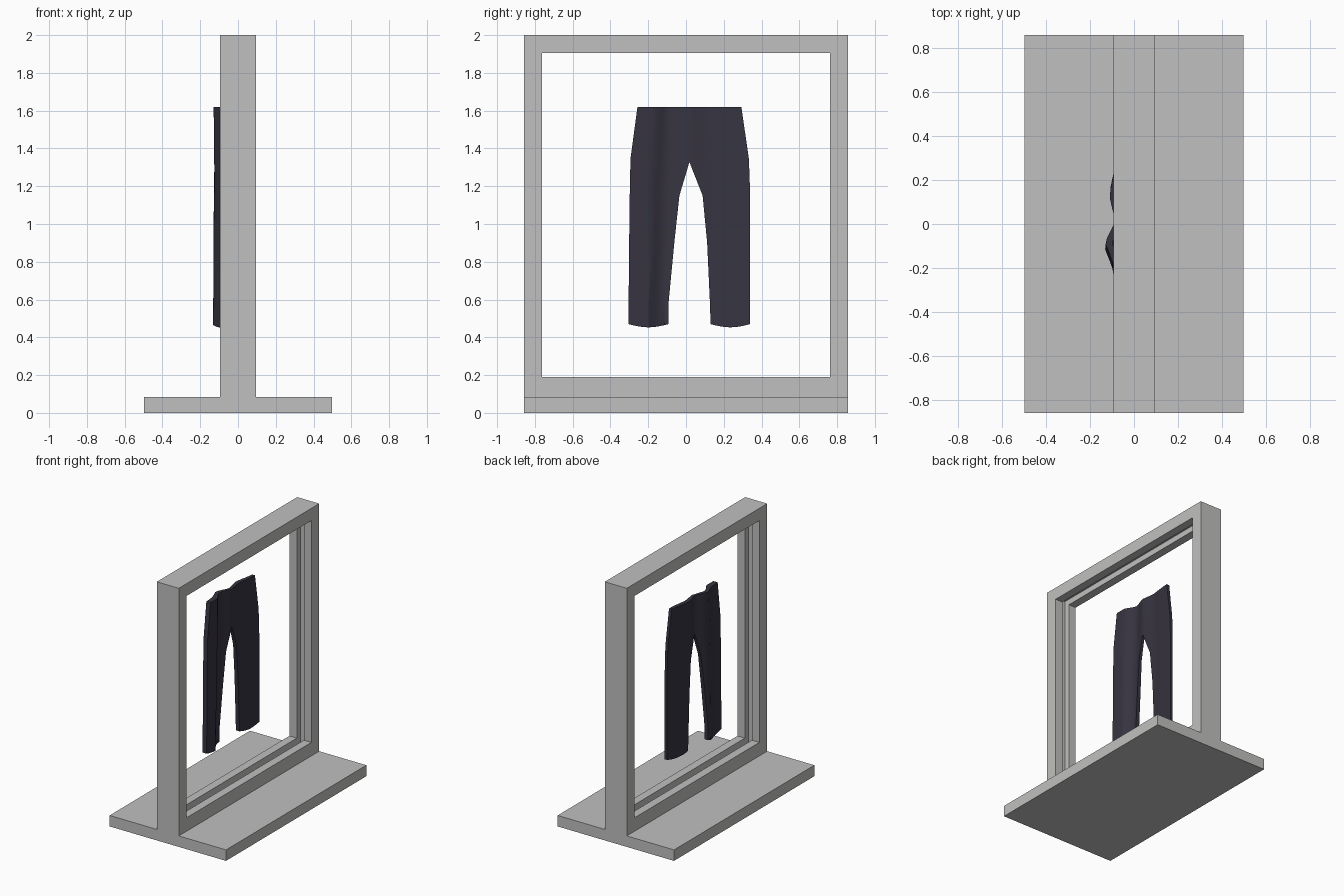
import bpy, bmesh, math

if "Cube" in bpy.data.objects:
    bpy.data.objects.remove(bpy.data.objects["Cube"])


def material(name, rgb):
    m = bpy.data.materials.new(name)
    m.diffuse_color = (*rgb, 1)
    m.use_nodes = True
    m.node_tree.nodes["Principled BSDF"].inputs["Base Color"].default_value = m.diffuse_color
    return m


GREY = material("frame grey", (0.53, 0.53, 0.525))
NAVY = material("dark cloth", (0.038, 0.034, 0.052))


def finish(bm, name, mat):
    bmesh.ops.recalc_face_normals(bm, faces=bm.faces[:])
    me = bpy.data.meshes.new(name)
    bm.to_mesh(me)
    bm.free()
    me.materials.append(mat)
    ob = bpy.data.objects.new(name, me)
    bpy.context.collection.objects.link(ob)
    return ob


def interp(points, t):
    # piecewise linear lookup
    if t <= points[0][0]:
        return points[0][1]
    for (a, u), (b, v) in zip(points, points[1:]):
        if t <= b:
            return u + (v - u) * (t - a) / (b - a)
    return points[-1][1]


# base plate
bm = bmesh.new()
bmesh.ops.create_cube(bm, size=1)
for v in bm.verts:
    v.co.x *= 0.996
    v.co.y *= 1.715
    v.co.z = (v.co.z + 0.5) * 0.085
finish(bm, "base_plate", GREY)

# upright frame: a grooved profile (x, inset) swept round the rectangle
profile = [(-0.094, 0), (0.094, 0), (0.094, 0.095), (0.03, 0.095),
           (0.03, 0.05), (-0.03, 0.05), (-0.03, 0.095), (-0.094, 0.095)]
bm = bmesh.new()
rings = []
for sy, top in ((-1, 0), (1, 0), (1, 1), (-1, 1)):
    rings.append([bm.verts.new((x, sy * (0.8575 - i),
                                2.0 - i if top else 0.085 + i * 1.1))
                  for x, i in profile])
n = len(profile)
for k in range(4):
    a, b = rings[k], rings[(k + 1) % 4]
    for j in range(n):
        bm.faces.new((a[j], a[(j + 1) % n], b[(j + 1) % n], b[j]))
finish(bm, "display_frame", GREY)

# trousers: rows of (side z, inner z, outer left, inner left, inner right, outer right)
rows = [(1.62, 1.62, -0.257, 0.018, 0.018, 0.293),
        (1.345, 1.328, -0.294, 0.018, 0.018, 0.333),
        (1.15, 1.15, -0.298, -0.035, 0.088, 0.340),
        (0.90, 0.90, -0.301, -0.062, 0.112, 0.340),
        (0.575, 0.575, -0.304, -0.093, 0.127, 0.340),
        (0.47, 0.47, -0.305, -0.093, 0.130, 0.340)]
# folds of the two cloth faces, as depth x along y
face_back = [(-0.305, -0.088), (-0.18, -0.095), (-0.12, -0.117), (-0.085, -0.132),
             (-0.05, -0.117), (-0.015, -0.097), (0.02, -0.085), (0.06, -0.097),
             (0.12, -0.110), (0.17, -0.106), (0.22, -0.094), (0.34, -0.077)]
face_front = [(-0.305, -0.055), (-0.165, -0.054), (-0.13, -0.082), (-0.085, -0.100),
              (-0.03, -0.080), (0.02, -0.064), (0.12, -0.080), (0.22, -0.066),
              (0.34, -0.056)]
COLS = 10
bm = bmesh.new()
for half in (0, 1):
    grid = []
    for r, (zo, zi, ol, il, ir, orr) in enumerate(rows):
        y0, y1, z0, z1 = (ol, il, zo, zi) if half == 0 else (ir, orr, zi, zo)
        hem = 0.017 if r == len(rows) - 1 else 0
        grid.append([bm.verts.new((0, y0 + (y1 - y0) * c / COLS,
                                   z0 + (z1 - z0) * c / COLS
                                   - hem * math.sin(math.pi * c / COLS)))
                     for c in range(COLS + 1)])
    for a, b in zip(grid, grid[1:]):
        for c in range(COLS):
            bm.faces.new((a[c], a[c + 1], b[c + 1], b[c]))
bmesh.ops.remove_doubles(bm, verts=bm.verts[:], dist=1e-4)
ext = bmesh.ops.extrude_face_region(bm, geom=bm.faces[:], use_keep_orig=True)
front = {g for g in ext["geom"] if isinstance(g, bmesh.types.BMVert)}
for v in bm.verts:
    # the folds drift slightly outward towards the hem
    t = v.co.y + 0.03 * (1.62 - v.co.z) / 1.15 * (1 if v.co.y < 0 else 0)
    v.co.x = interp(face_front if v in front else face_back, t)
trousers = finish(bm, "trousers", NAVY)
for p in trousers.data.polygons:
    p.use_smooth = True
bpy.ops.object.select_all(action='DESELECT')
trousers.select_set(True)
bpy.context.view_layer.objects.active = trousers
bpy.ops.object.shade_smooth_by_angle(angle=math.radians(30))
